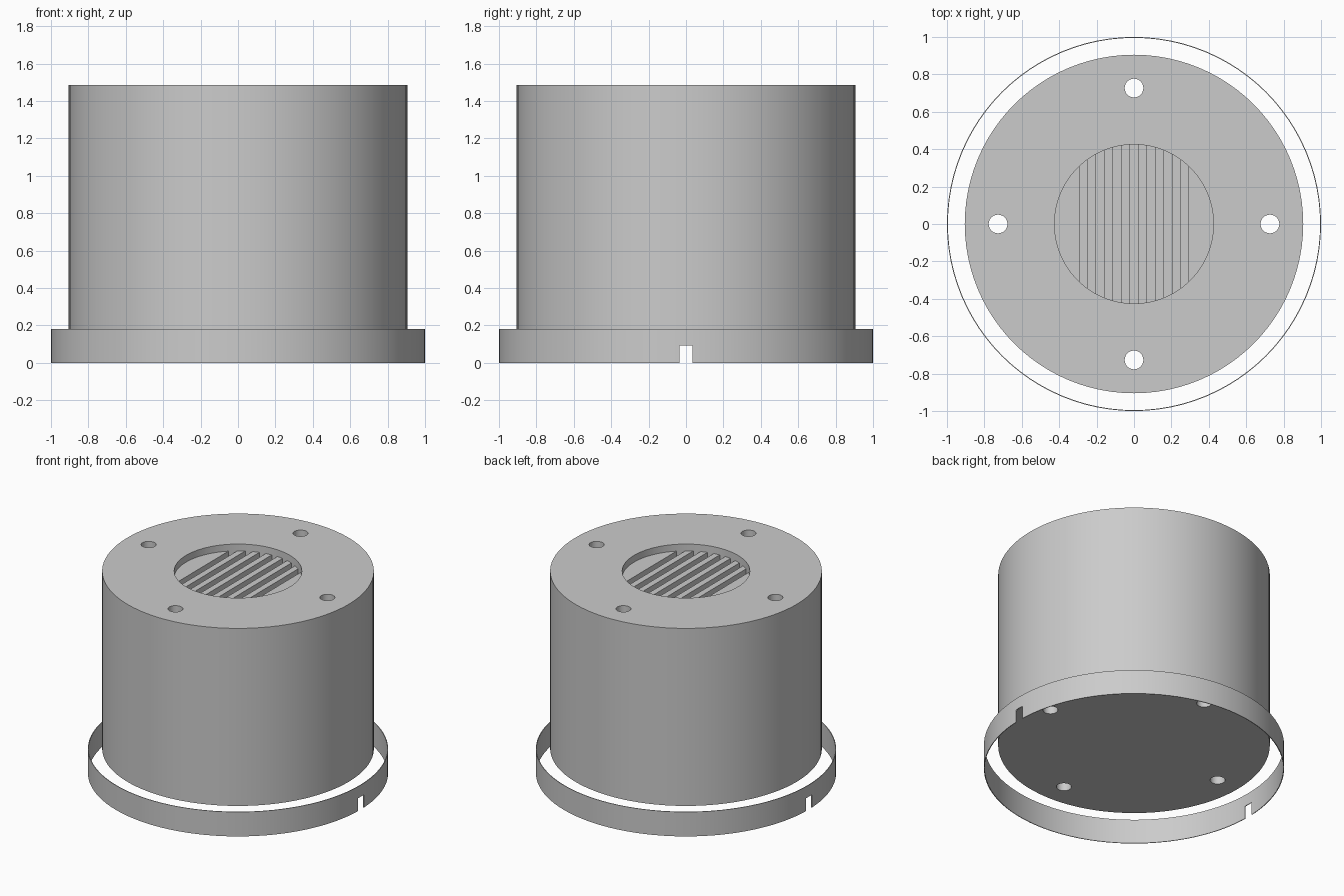
import bpy
import bmesh
from math import cos, sin, pi, radians
from mathutils import Matrix, Vector

cube = bpy.data.objects.get("Cube")
if cube:
    bpy.data.objects.remove(cube, do_unlink=True)

grey = bpy.data.materials.new("plain grey")
grey.use_nodes = True
grey.diffuse_color = (0.6, 0.6, 0.6, 1)
grey.node_tree.nodes["Principled BSDF"].inputs["Base Color"].default_value = (0.6, 0.6, 0.6, 1)


def make(name, bm):
    mesh = bpy.data.meshes.new(name)
    bm.to_mesh(mesh)
    bm.free()
    mesh.materials.append(grey)
    obj = bpy.data.objects.new(name, mesh)
    bpy.context.collection.objects.link(obj)
    return obj


def add_cylinder(bm, r, z0, z1, x=0, y=0, segments=96):
    bmesh.ops.create_cone(bm, cap_ends=True, segments=segments, radius1=r, radius2=r,
                          depth=z1 - z0, matrix=Matrix.Translation((x, y, (z0 + z1) / 2)))


def add_box(bm, size, centre):
    bmesh.ops.create_cube(bm, size=1, matrix=Matrix.Translation(centre) @ Matrix.Diagonal((*size, 1)))


def cut(obj, bm):
    cutter = make(obj.name + "_cutter", bm)
    cutter.hide_render = True
    mod = obj.modifiers.new("cut", "BOOLEAN")
    mod.operation = "DIFFERENCE"
    mod.solver = "EXACT"
    mod.object = cutter
    bpy.context.view_layer.objects.active = obj
    bpy.ops.object.modifier_apply(modifier=mod.name)
    bpy.data.objects.remove(cutter, do_unlink=True)


def smooth(obj):
    bpy.ops.object.select_all(action="DESELECT")
    obj.select_set(True)
    bpy.context.view_layer.objects.active = obj
    bpy.ops.object.shade_smooth_by_angle(angle=radians(30))


base, top = 0.18, 1.485
floor_z, groove_z = top - 0.05, top - 0.1

# Solid drum with four through holes and a round recess
bm = bmesh.new()
add_cylinder(bm, 0.905, base, top)
drum = make("drum", bm)
bm = bmesh.new()
add_cylinder(bm, 0.425, groove_z, top + 0.1)
for i in range(4):
    a = i * pi / 2
    add_cylinder(bm, 0.05, 0, top + 0.1, 0.727 * cos(a), 0.727 * sin(a), 32)
cut(drum, bm)

# Grooved grille plate seated in the recess
bm = bmesh.new()
add_cylinder(bm, 0.426, groove_z - 0.02, floor_z)
grille = make("grille", bm)
bm = bmesh.new()
for i in range(-3, 4):
    add_box(bm, (0.045, 1, 0.1), (i * 0.09, 0, groove_z + 0.051))
cut(grille, bm)

# Thin loose collar, open at both ends, with a notch on each side
profile = [(0.995, 0), (1, 0), (1, base), (0.995, base)]
bm = bmesh.new()
loop = [bm.verts.new((r, 0, z)) for r, z in profile]
edges = [bm.edges.new((loop[i], loop[(i + 1) % 4])) for i in range(4)]
bmesh.ops.spin(bm, geom=loop + edges, cent=Vector(), axis=(0, 0, 1), angle=2 * pi, steps=96)
bmesh.ops.remove_doubles(bm, verts=bm.verts, dist=0.0005)
bmesh.ops.recalc_face_normals(bm, faces=bm.faces)
collar = make("collar", bm)
bm = bmesh.new()
for side in (-1, 1):
    add_box(bm, (0.1, 0.068, 0.2), (side, 0, -0.006))
cut(collar, bm)

for obj in (drum, grille, collar):
    smooth(obj)
